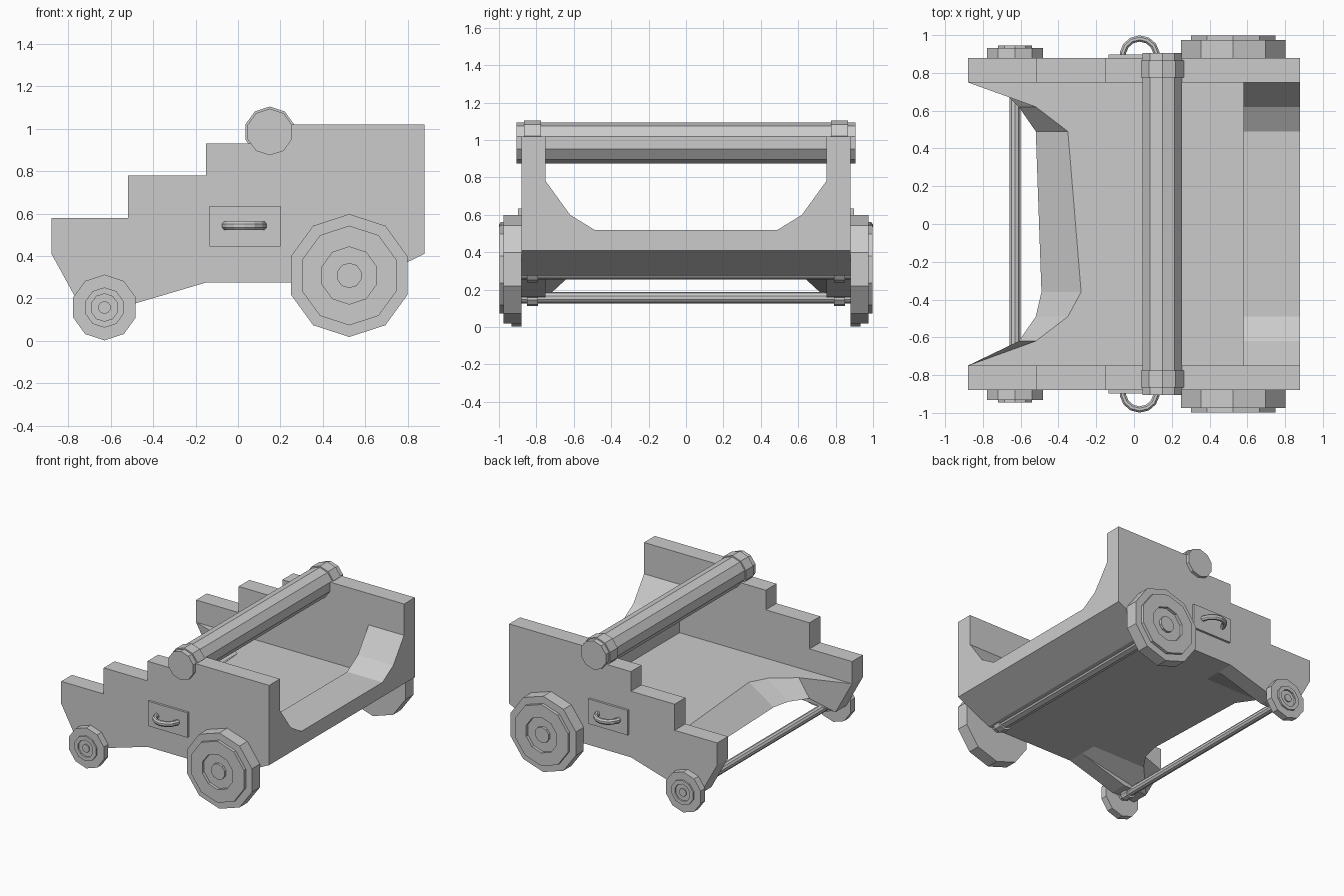
import bpy, bmesh, math
from mathutils import Matrix

if "Cube" in bpy.data.objects:
    bpy.data.objects.remove(bpy.data.objects["Cube"])

grey = bpy.data.materials.new("plain_grey")
grey.use_nodes = True
grey.diffuse_color = (0.6, 0.6, 0.6, 1)
grey.node_tree.nodes["Principled BSDF"].inputs["Base Color"].default_value = (0.6, 0.6, 0.6, 1)


def finish(name, bm):
    bmesh.ops.recalc_face_normals(bm, faces=bm.faces)
    mesh = bpy.data.meshes.new(name)
    bm.to_mesh(mesh)
    bm.free()
    mesh.materials.append(grey)
    obj = bpy.data.objects.new(name, mesh)
    bpy.context.collection.objects.link(obj)
    return obj


def loft(name, sections, closed=False):
    """Skin matching point loops, capping the ends unless the loops close up."""
    bm = bmesh.new()
    rings = [[bm.verts.new(p) for p in s] for s in sections]
    pairs = list(zip(rings, rings[1:]))
    if closed:
        pairs.append((rings[-1], rings[0]))
    else:
        bm.faces.new(rings[0])
        bm.faces.new(rings[-1])
    for a, b in pairs:
        for i in range(len(a)):
            j = (i + 1) % len(a)
            bm.faces.new((a[i], a[j], b[j], b[i]))
    return finish(name, bm)


def turned(name, x, z, profile, sides=10):
    """Lathe (radius, y) pairs about an axis parallel to y, one corner at the top."""
    angles = [math.tau * i / sides for i in range(sides)]
    return loft(name, [[(x + r * math.sin(a), y, z + r * math.cos(a)) for a in angles]
                       for r, y in profile])


# Stepped side cheeks
cheek = [(-0.88, 0.58), (-0.52, 0.58), (-0.52, 0.78), (-0.15, 0.78), (-0.15, 0.93),
         (0.2, 0.93), (0.2, 1.02), (0.88, 1.02), (0.88, 0.41), (0.6, 0.275),
         (-0.15, 0.275), (-0.54, 0.16), (-0.74, 0.155), (-0.88, 0.41)]
for side, s in (("left", 1), ("right", -1)):
    loft("cheek_" + side, [[(x, s * y, z) for x, z in cheek] for y in (0.75, 0.88)])

# Floor with a scooped, undercut front edge: y, top x, bottom x, bottom z
stations = [(-0.75, -0.88, -0.74, 0.155), (-0.62, -0.52, -0.61, 0.275),
            (-0.49, -0.35, -0.52, 0.275), (-0.36, -0.28, -0.49, 0.275),
            (0.49, -0.35, -0.52, 0.275), (0.62, -0.52, -0.61, 0.275),
            (0.75, -0.88, -0.74, 0.155)]
loft("floor", [[(top, y, 0.41), (low, y, z), (-0.15, y, 0.275), (0.6, y, 0.275), (0.88, y, 0.41)]
               for y, top, low, z in stations])

# Cradle block at the tall end
half = [(0.49, 0.52), (0.62, 0.6), (0.75, 0.78), (0.75, 0.41)]
cradle = half + [(-y, z) for y, z in reversed(half)]
loft("cradle_block", [[(x, y, z) for y, z in cradle] for x in (0.58, 0.88)])

# Cross roller with end collars
turned("roller", 0.15, 0.985, [(0.11, -0.905), (0.11, 0.905)])
for side, s in (("left", 1), ("right", -1)):
    turned("roller_collar_" + side, 0.15, 0.985, [(0.12, s * 0.775), (0.12, s * 0.865)])

# Axles, axle collars and wheels
for end, x, z, axle, wheel in (
        ("small", -0.63, 0.157, 0.03,
         [(0.155, 0.88), (0.155, 0.933), (0.095, 0.933), (0.095, 0.945),
          (0.065, 0.945), (0.065, 0.933), (0.03, 0.933), (0.03, 0.942)]),
        ("large", 0.525, 0.308, 0.055,
         [(0.29, 0.88), (0.29, 0.975), (0.235, 0.975), (0.235, 0.998),
          (0.135, 0.998), (0.135, 0.975), (0.06, 0.975), (0.06, 0.993)])):
    turned(end + "_axle", x, z, [(axle, -0.88), (axle, 0.88)])
    for side, s in (("left", 1), ("right", -1)):
        turned(end + "_wheel_" + side, x, z, [(r, s * y) for r, y in wheel])
        turned(end + "_axle_collar_" + side, x, z,
               [(axle + 0.014, s * 0.79), (axle + 0.014, s * 0.85)])

# Handle plates and bowed handles
for side, s in (("left", 1), ("right", -1)):
    bm = bmesh.new()
    bmesh.ops.create_cube(bm, size=1, matrix=Matrix.Translation((0.033, s * 0.887, 0.54))
                          @ Matrix.Diagonal((0.335, 0.02, 0.19, 1)))
    finish("handle_plate_" + side, bm)
    bow = []
    for i in range(9):
        a = math.pi * (i / 8 * 1.2 - 0.1)
        ring = []
        for k in range(8):
            t = math.tau * (k + 0.5) / 8
            r = 0.09 + 0.018 * math.cos(t)
            ring.append((0.03 + r * math.cos(a), s * (0.892 + r * math.sin(a)),
                         0.543 + 0.021 * math.sin(t)))
        bow.append(ring)
    loft("handle_" + side, bow)
